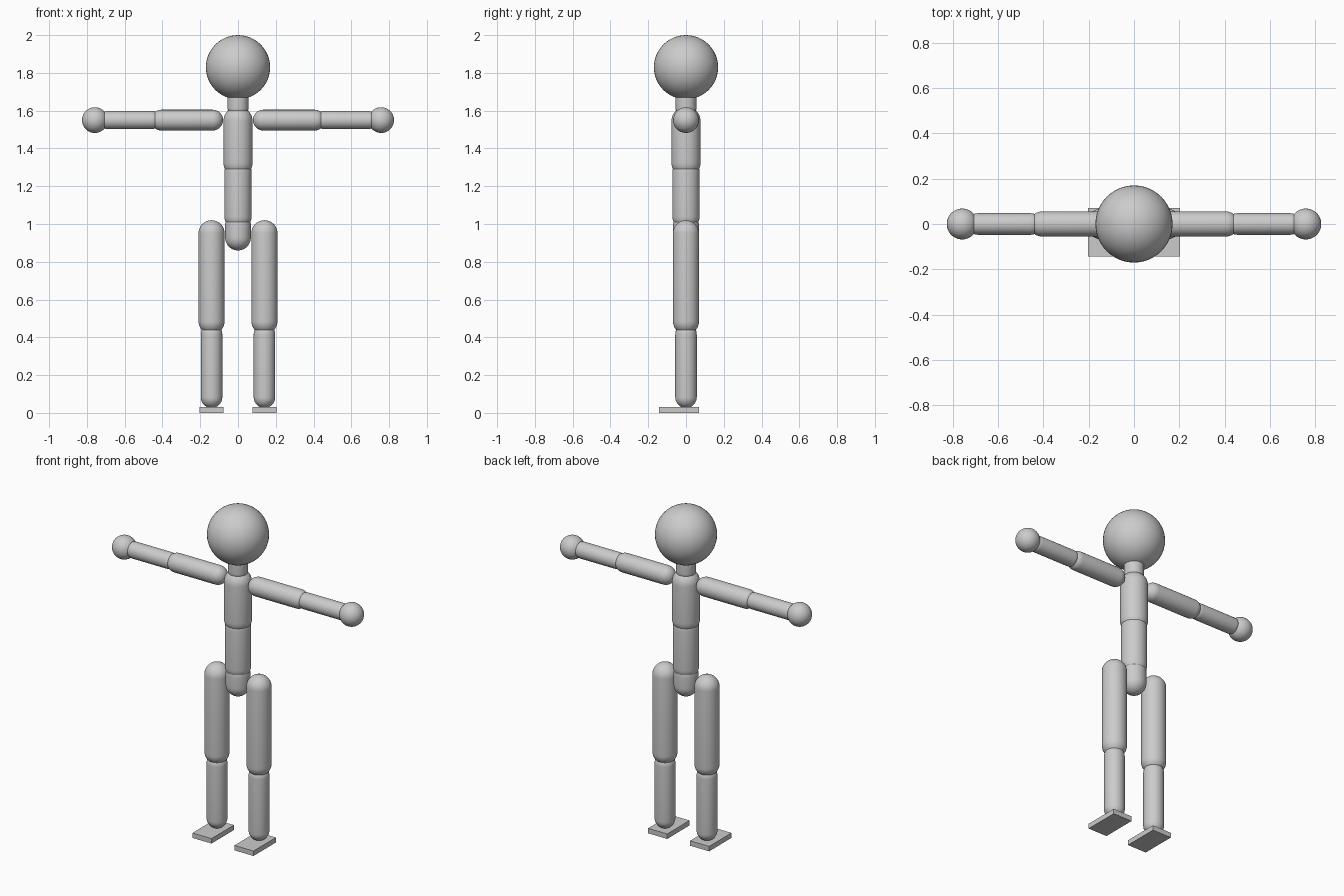
import bpy, bmesh
from math import sin, cos, pi
from mathutils import Vector

if "Cube" in bpy.data.objects:
    bpy.data.objects.remove(bpy.data.objects["Cube"])

SEGS, RINGS = 40, 10


def capsule(name, p0, p1, r):
    """Lathed capsule; p0 and p1 are the centres of its round ends."""
    p0, p1 = Vector(p0), Vector(p1)
    length = (p1 - p0).length
    profile = [(r * sin(a), -r * cos(a))
               for a in (i * pi / 2 / RINGS for i in range(RINGS + 1))]
    profile += [(x, length - z) for x, z in reversed(profile)]
    bm = bmesh.new()
    verts = [bm.verts.new((x, 0, z)) for x, z in profile]
    edges = [bm.edges.new(pair) for pair in zip(verts, verts[1:])]
    bmesh.ops.spin(bm, geom=verts + edges, cent=(0, 0, 0), axis=(0, 0, 1),
                   angle=2 * pi, steps=SEGS)
    bmesh.ops.remove_doubles(bm, verts=bm.verts, dist=1e-4)
    bmesh.ops.recalc_face_normals(bm, faces=bm.faces)
    for f in bm.faces:
        f.smooth = True
    mesh = bpy.data.meshes.new(name)
    bm.to_mesh(mesh)
    bm.free()
    ob = bpy.data.objects.new(name, mesh)
    ob.location = p0
    ob.rotation_euler = (p1 - p0).to_track_quat('Z', 'Y').to_euler()
    bpy.context.collection.objects.link(ob)
    return ob


def ball(name, centre, r):
    bpy.ops.mesh.primitive_uv_sphere_add(segments=48, ring_count=24,
                                         radius=r, location=centre)
    bpy.context.object.name = name
    bpy.ops.object.shade_smooth()


def box(name, centre, size):
    bpy.ops.mesh.primitive_cube_add(size=1, location=centre)
    ob = bpy.context.object
    ob.name = name
    ob.scale = size
    bpy.ops.object.transform_apply(location=False, rotation=False, scale=True)


# Head, neck and torso stack
ball("head", (0, 0, 1.83), 0.17)
capsule("neck", (0, 0, 1.615), (0, 0, 1.69), 0.055)
capsule("chest", (0, 0, 1.325), (0, 0, 1.545), 0.077)
capsule("waist", (0, 0, 1.04), (0, 0, 1.275), 0.072)
capsule("pelvis", (0, 0, 0.928), (0, 0, 0.995), 0.068)

for side, s in (("left", 1), ("right", -1)):
    # Outstretched arm
    capsule(side + "_upper_arm", (s * 0.134, 0, 1.55), (s * 0.406, 0, 1.55), 0.055)
    capsule(side + "_forearm", (s * 0.456, 0, 1.55), (s * 0.69, 0, 1.55), 0.0475)
    ball(side + "_hand", (s * 0.758, 0, 1.55), 0.068)
    # Leg and flat foot
    capsule(side + "_thigh", (s * 0.14, 0, 0.485), (s * 0.14, 0, 0.951), 0.069)
    capsule(side + "_shin", (s * 0.14, 0, 0.083), (s * 0.14, 0, 0.415), 0.057)
    box(side + "_foot", (s * 0.14, -0.0365, 0.015), (0.127, 0.213, 0.03))
